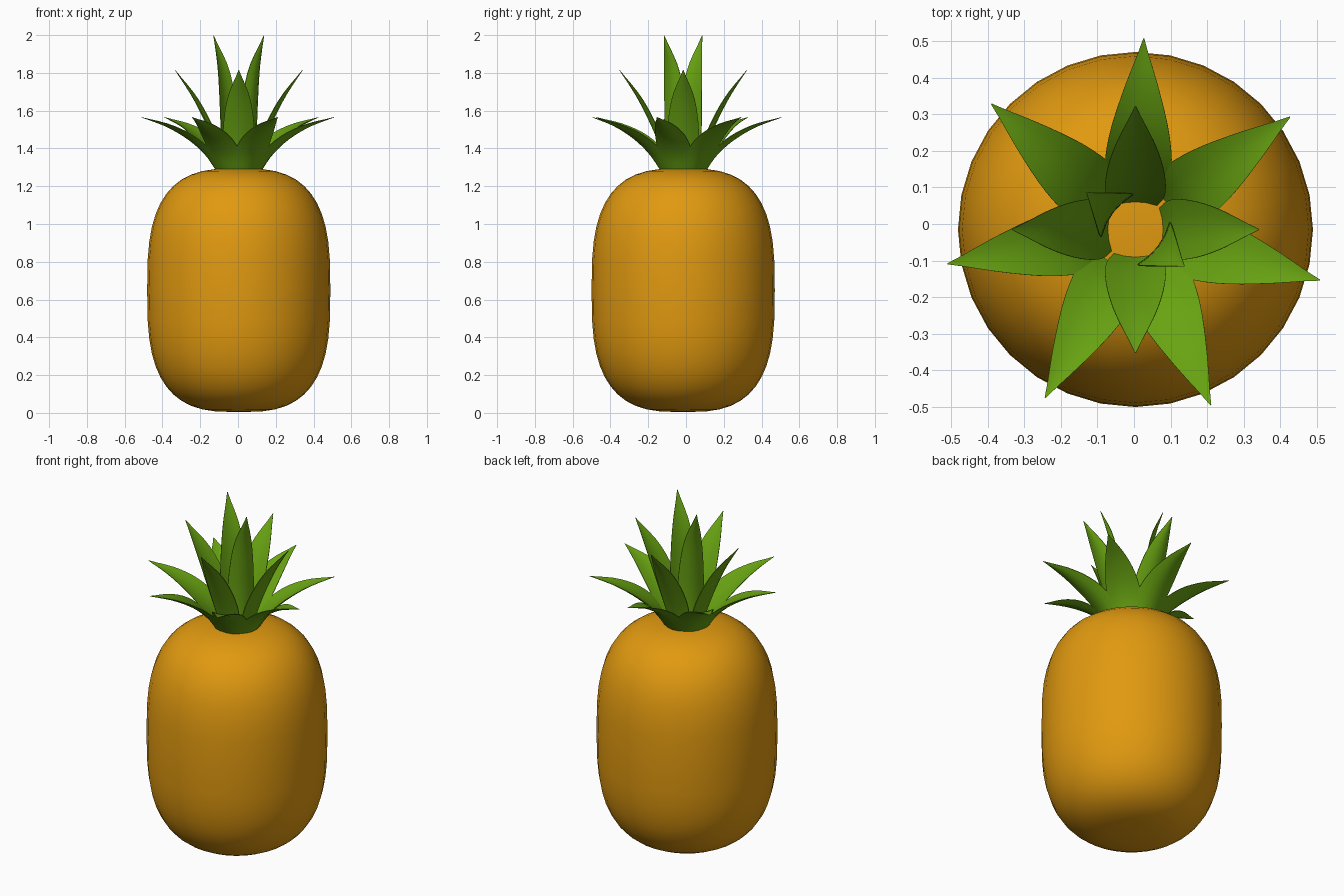
import bpy, bmesh, math
from mathutils import Vector

if "Cube" in bpy.data.objects:
    bpy.data.objects.remove(bpy.data.objects["Cube"])

CX, CY = 0.004, -0.015


def material(name, rgb):
    m = bpy.data.materials.new(name)
    m.diffuse_color = (*rgb, 1)
    m.use_nodes = True
    m.node_tree.nodes["Principled BSDF"].inputs["Base Color"].default_value = m.diffuse_color
    return m


ORANGE = material("fruit orange", (0.75, 0.32, 0.005))
GREEN = material("leaf green", (0.14, 0.37, 0.006))


def finish(bm, name, mat, angle=None):
    bmesh.ops.recalc_face_normals(bm, faces=bm.faces)
    me = bpy.data.meshes.new(name)
    bm.to_mesh(me)
    bm.free()
    me.materials.append(mat)
    for p in me.polygons:
        p.use_smooth = True
    ob = bpy.data.objects.new(name, me)
    ob.location = (CX, CY, 0)
    bpy.context.collection.objects.link(ob)
    return ob


# Fruit body: superellipse profile turned around z
def build_body(radius=0.485, bottom=0.004, top=1.295, sides=32, rings=24, power=2.95):
    bm = bmesh.new()
    half, mid = (top - bottom) / 2, (top + bottom) / 2
    loops = []
    for i in range(1, rings):
        a = -math.pi / 2 + math.pi * i / rings
        c, s = math.cos(a), math.sin(a)
        r = radius * abs(c) ** (2 / power)
        z = mid + half * math.copysign(abs(s) ** (2 / power), s)
        loops.append([bm.verts.new((r * math.cos(2 * math.pi * k / sides),
                                    r * math.sin(2 * math.pi * k / sides), z))
                      for k in range(sides)])
    for lo, hi in zip(loops, loops[1:]):
        for k in range(sides):
            n = (k + 1) % sides
            bm.faces.new((lo[k], lo[n], hi[n], hi[k]))
    for loop, z in ((loops[0], bottom), (loops[-1], top)):
        pole = bm.verts.new((0, 0, z))
        for k in range(sides):
            bm.faces.new((loop[k], loop[(k + 1) % sides], pole))
    finish(bm, "fruit_body", ORANGE)


def sample(points, t):
    """Catmull-Rom point at t in 0..1 along a list of tuples."""
    p = [Vector(q) for q in points]
    p = [2 * p[0] - p[1]] + p + [2 * p[-1] - p[-2]]
    u = t * (len(points) - 1)
    i = min(int(u), len(points) - 2)
    u -= i
    a, b, c, d = p[i:i + 4]
    return 0.5 * (2 * b + (c - a) * u + (2 * a - 5 * b + 4 * c - d) * u * u
                  + (3 * b - 3 * c + d - a) * u ** 3)


# Leaf: curved, slightly cupped blade following a (radius, height) path
def build_leaf(name, degrees, path, widths, cup=0.02, thick=0.014, steps=14):
    bm = bmesh.new()
    a = math.radians(degrees)
    out, side = Vector((math.cos(a), math.sin(a), 0)), Vector((-math.sin(a), math.cos(a), 0))
    wmax = max(widths)
    across = (-1, -0.5, 0, 0.5, 1)
    fronts, backs = [], []
    for i in range(steps + 1):
        t = i / steps
        p = sample(path, t)
        d = sample(path, min(1, t + 0.01)) - sample(path, max(0, t - 0.01))
        d.normalize()
        inward = -d.y * out + Vector((0, 0, d.x))   # upper side of the blade
        w = max(0.0015, sample([(v, 0) for v in widths], t).x)
        f, b = [], []
        for s in across:
            pos = out * p.x + Vector((0, 0, p.y)) + side * (s * w)
            pos += inward * cup * (s * s - 0.4) * w / wmax
            h = thick * (1 - 0.75 * s * s) * min(1, w / wmax + 0.15) / 2
            f.append(bm.verts.new(pos + inward * h))
            b.append(bm.verts.new(pos - inward * h))
        fronts.append(f)
        backs.append(b)
    rims = [f + b[::-1] for f, b in zip(fronts, backs)]
    n = len(rims[0])
    for lo, hi in zip(rims, rims[1:]):
        for k in range(n):
            m = (k + 1) % n
            bm.faces.new((lo[k], lo[m], hi[m], hi[k]))
    bm.faces.new(rims[0])
    bm.faces.new(rims[-1])
    ob = finish(bm, name, GREEN)
    bpy.ops.object.select_all(action='DESELECT')
    ob.select_set(True)
    bpy.context.view_layer.objects.active = ob
    bpy.ops.object.shade_smooth_by_angle(angle=math.radians(50))


build_body()

# Crown: seven low leaves, four middle leaves, two tall inner leaves
OUTER = [(0.10, 1.27), (0.165, 1.37), (0.26, 1.455), (0.38, 1.52), (0.522, 1.565)]
MIDDLE = [(0.07, 1.27), (0.105, 1.40), (0.16, 1.535), (0.235, 1.675), (0.337, 1.815)]
INNER = [(0.08, 1.27), (0.075, 1.45), (0.083, 1.62), (0.11, 1.82), (0.167, 1.997)]

for i in range(7):
    build_leaf(f"outer_leaf_{i + 1}", 87.5 + i * 360 / 7, OUTER,
               (0.062, 0.09, 0.083, 0.05, 0.0))
for i in range(4):
    build_leaf(f"middle_leaf_{i + 1}", 90 * i, MIDDLE,
               (0.055, 0.08, 0.08, 0.056, 0.0))
for i in range(2):
    build_leaf(f"inner_leaf_{i + 1}", -37 + 180 * i, INNER,
               (0.055, 0.072, 0.07, 0.048, 0.0))
